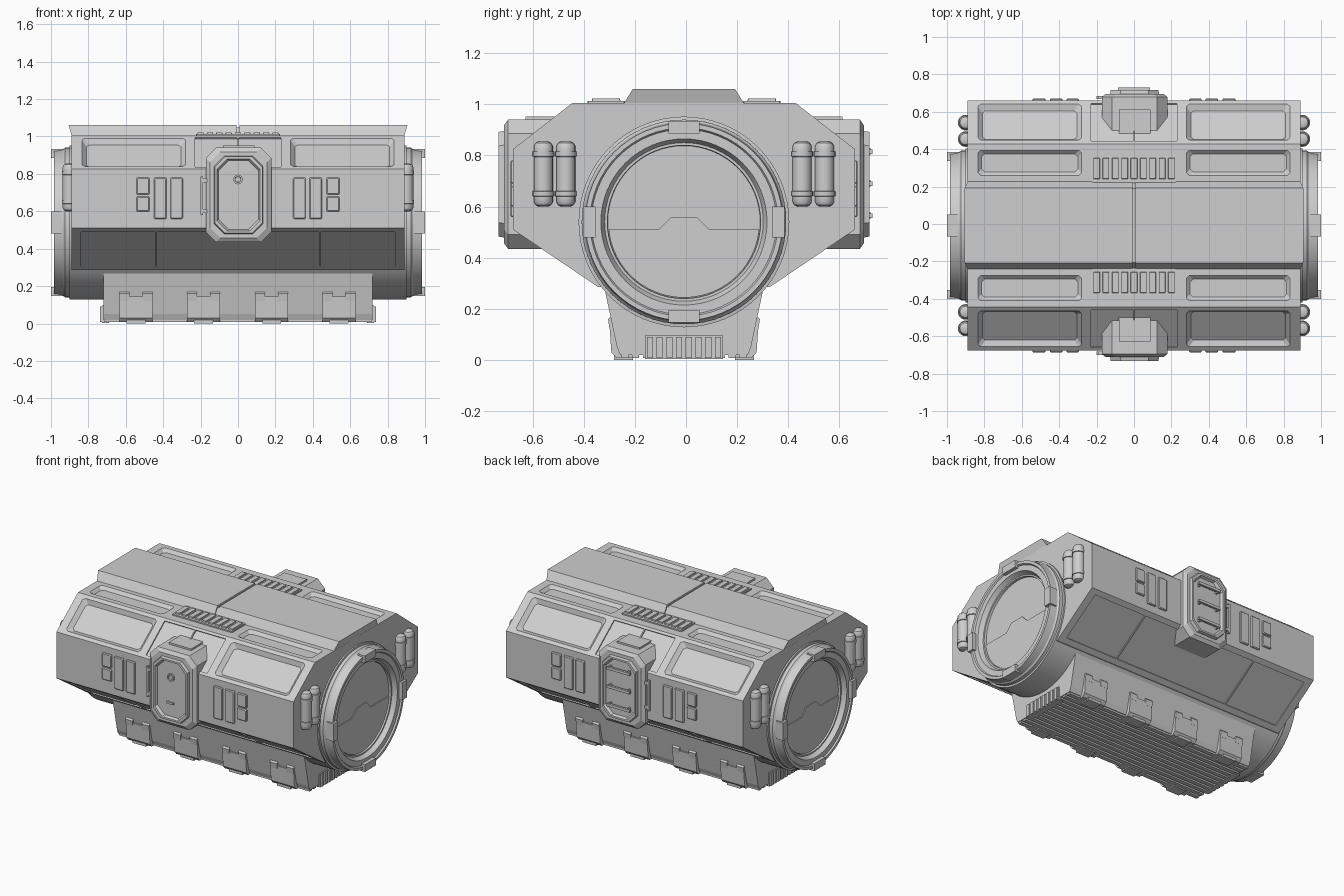
import bpy, bmesh, math
from mathutils import Vector

if "Cube" in bpy.data.objects:
    bpy.data.objects.remove(bpy.data.objects["Cube"])

grey = bpy.data.materials.new("hull grey")
grey.diffuse_color = (0.62, 0.62, 0.62, 1)
grey.use_nodes = True
grey.node_tree.nodes["Principled BSDF"].inputs["Base Color"].default_value = grey.diffuse_color
CZ = 0.54          # drum axis height
SIDES = (-1, 1)


def make(name, bm, smooth=False):
    bmesh.ops.recalc_face_normals(bm, faces=bm.faces)
    me = bpy.data.meshes.new(name)
    bm.to_mesh(me)
    bm.free()
    me.materials.append(grey)
    if smooth:
        me.shade_smooth()
        me.set_sharp_from_angle(angle=math.radians(30))
    ob = bpy.data.objects.new(name, me)
    ob.location.y = -0.008
    bpy.context.collection.objects.link(ob)
    return ob


def loft(bm, rings):
    """Closed solid through rings of equal point count."""
    vs = [[bm.verts.new(p) for p in r] for r in rings]
    n = len(vs[0])
    for a, b in zip(vs, vs[1:]):
        for i in range(n):
            j = (i + 1) % n
            bm.faces.new((a[i], a[j], b[j], b[i]))
    bm.faces.new(vs[0])
    bm.faces.new(vs[-1])


def prism(bm, yz, x0, x1):
    loft(bm, [[Vector((x, y, z)) for y, z in yz] for x in (x0, x1)])


def box(bm, x0, x1, y0, y1, z0, z1):
    prism(bm, [(y0, z0), (y1, z0), (y1, z1), (y0, z1)], x0, x1)


def both(half):
    return half + [(-y, z) for y, z in reversed(half)]


def panel(bm, s, edge, u0, u1, v0, v1, ch, steps):
    """Chamfered plate or cutter on a hull face; steps are (inset, depth)."""
    a, b = Vector(edge[0]), Vector(edge[1])
    t = (b - a).normalized()
    n = Vector((t.y, -t.x))
    rings = []
    for ins, d in steps:
        l, r, lo, hi = u0 + ins, u1 - ins, v0 + ins, v1 - ins
        pts = [(l + ch, lo), (r - ch, lo), (r, lo + ch), (r, hi - ch),
               (r - ch, hi), (l + ch, hi), (l, hi - ch), (l, lo + ch)]
        ring = []
        for u, v in pts:
            p = a + t * v + n * d
            ring.append(Vector((u, s * p.x, p.y)))
        rings.append(ring)
    loft(bm, rings)


def mx(u0, u1):
    return [(u0, u1), (-u1, -u0)]


# hull with recessed panels
half = [(0.335, 0.285), (0.668, 0.51), (0.668, 0.825), (0.437, 1.005)]
LOW, WALL, SLOPE = [(half[i], half[i + 1]) for i in range(3)]
ROOF = (half[3], (0.235, 1.005))
bm = bmesh.new()
prism(bm, both(half), -0.89, 0.89)
hull = make("hull", bm)

bm = bmesh.new()
for s in SIDES:
    deep = [(-0.01, 0.01), (0.025, -0.025)]
    thin = [(0, 0.01), (0, -0.008)]
    for u0, u1 in mx(0.28, 0.835):
        panel(bm, s, SLOPE, u0, u1, 0.025, 0.268, 0.015, deep)
        panel(bm, s, ROOF, u0, u1, 0.035, 0.17, 0.015, [(-0.01, 0.01), (0.02, -0.02)])
    for u0, u1 in mx(0.004, 0.23):
        panel(bm, s, SLOPE, u0, u1, 0.02, 0.275, 0.002, thin)
    for u0, u1 in mx(0.44, 0.84) + [(-0.432, 0.432)]:
        panel(bm, s, LOW, u0, u1, 0.035, 0.365, 0.002, thin)
cutter = make("panel_cutter", bm)
cutter.hide_render = True
cutter.hide_set(True)
mod = hull.modifiers.new("recesses", 'BOOLEAN')
mod.operation = 'DIFFERENCE'
mod.solver = 'EXACT'
mod.object = cutter

# raised spine plates with a centre seam
bm = bmesh.new()
for sx in SIDES:
    rings = []
    for near, far in ((0.008, None),):
        lower, upper = [(-0.237, 1.0), (0.237, 1.0)], [(0.2, 1.06), (-0.2, 1.06)]
        rings.append([Vector((sx * near, y, z)) for y, z in lower + upper])
        rings.append([Vector((sx * 0.888, y, z)) for y, z in lower]
                     + [Vector((sx * 0.905, y, z)) for y, z in upper])
    loft(bm, rings)
prism(bm, both([(0.23, 1.0), (0.198, 1.048)]), -0.02, 0.02)
make("spine_plates", bm)

# roof vents with slats
bm = bmesh.new()
for s in SIDES:
    panel(bm, s, ROOF, -0.225, 0.225, 0.06, 0.207, 0.004, [(0, -0.01), (0, 0.008)])
    for i in range(9):
        x = -0.2 + i * 0.05
        panel(bm, s, ROOF, x - 0.019, x + 0.019, 0.075, 0.19, 0.002,
              [(0, 0), (0.003, 0.017)])
make("roof_vents", bm)

# wall plates beside the doors
bm = bmesh.new()
for s in SIDES:
    for u0, u1, z0, z1 in [(0.295, 0.362, 0.56, 0.78), (0.382, 0.45, 0.56, 0.78),
                           (0.473, 0.543, 0.69, 0.78), (0.473, 0.543, 0.6, 0.68)]:
        for a, b in mx(u0, u1):
            panel(bm, s, WALL, a, b, z0 - 0.51, z1 - 0.51, 0.004, [(0, -0.01), (0, 0.006), (0.005, 0.011)])
make("wall_plates", bm)

# door housings, stepped frames and recessed leaves
bm = bmesh.new()
for s in SIDES:
    panel(bm, s, WALL, -0.172, 0.178, -0.075, 0.43, 0.055,
          [(0, -0.22), (0, 0.02), (0.022, 0.036), (0.044, 0.036),
           (0.048, 0.057), (0.06, 0.057), (0.068, 0.04)])
    ys = sorted((s * 0.48, s * 0.62))
    box(bm, -0.08, 0.088, ys[0], ys[1], 0.92, 0.952)
make("door_housings", bm)

# front door fittings
bm = bmesh.new()
circ = lambda r, y, z: [Vector((r * math.cos(a * math.pi / 8), y, z + r * math.sin(a * math.pi / 8)))
                        for a in range(16)]
loft(bm, [circ(0.026, -0.7, 0.77), circ(0.026, -0.718, 0.77), circ(0.017, -0.718, 0.77), circ(0.015, -0.711, 0.77)])
box(bm, -0.03, 0.02, -0.716, -0.7, 0.588, 0.602)
make("front_door_fittings", bm)

# back door bars
bm = bmesh.new()
for z in (0.565, 0.69, 0.815):
    box(bm, -0.085, 0.085, 0.722, 0.737, z - 0.009, z + 0.009)
    for x in (-0.075, 0.065):
        box(bm, x, x + 0.01, 0.7, 0.73, z - 0.014, z + 0.014)
make("back_door_bars", bm)

# door side handles
bm = bmesh.new()
for s in SIDES:
    y0, y1 = sorted((s * 0.675, s * 0.692))
    box(bm, -0.2, -0.187, y0, y1, 0.58, 0.785)
    for z in (0.59, 0.755):
        box(bm, -0.195, -0.165, y0, y1, z, z + 0.02)
make("door_handles", bm)

# drum with docking collars at both ends
prof = [(0.9, 0.412), (0.902, 0.4), (0.925, 0.4), (0.935, 0.392), (0.985, 0.386), (0.985, 0.368),
        (0.975, 0.362), (0.975, 0.325), (0.945, 0.31), (0.945, 0.3), (0.93, 0.298)]
full = [(-x, r) for x, r in reversed(prof)] + prof
bm = bmesh.new()
loft(bm, [[Vector((x, r * math.cos(a * math.pi / 32), CZ + r * math.sin(a * math.pi / 32)))
           for a in range(64)] for x, r in full])
make("docking_drum", bm, True)

# lower hatch leaves with a stepped seam
bm = bmesh.new()
for sx in SIDES:
    arc = [(0.296 * math.cos(a), CZ + 0.296 * math.sin(a))
           for a in [math.pi + 0.1 + i * (math.pi - 0.2) / 24 for i in range(25)]]
    leaf = arc + [(0.1, CZ - 0.03), (0.05, CZ + 0.02), (-0.05, CZ + 0.02), (-0.1, CZ - 0.03)]
    prism(bm, leaf, sx * 0.925, sx * 0.936)
make("hatch_leaves", bm)

# collar clamps
bm = bmesh.new()
for sx in SIDES:
    x0, x1 = sorted((sx * 0.945, sx * 1.0))
    for s in SIDES:
        z0, z1 = sorted((CZ + s * 0.345, CZ + s * 0.394))
        box(bm, x0, x1, -0.06, 0.06, z0, z1)
        y0, y1 = sorted((s * 0.345, s * 0.394))
        box(bm, x0, x1, y0, y1, CZ - 0.06, CZ + 0.06)
make("collar_clamps", bm)

# end tanks in pairs
tank = [(0.6, 0.018), (0.606, 0.03), (0.618, 0.037), (0.64, 0.037), (0.641, 0.042), (0.66, 0.042),
        (0.661, 0.037), (0.795, 0.037), (0.796, 0.042), (0.815, 0.042), (0.816, 0.037),
        (0.837, 0.037), (0.849, 0.03), (0.855, 0.018)]
bm = bmesh.new()
for sx in SIDES:
    for y in (0.462, 0.55, -0.462, -0.55):
        loft(bm, [[Vector((sx * 0.9 + r * math.cos(a * math.pi / 10), y + r * math.sin(a * math.pi / 10), z))
                   for a in range(20)] for z, r in tank])
make("end_tanks", bm, True)

# keel with ribbed underside
bm = bmesh.new()
prism(bm, both([(0.25, 0.02), (0.262, 0.05), (0.315, 0.3)]), -0.72, 0.72)
for i in range(12):
    y = -0.231 + i * 0.042
    box(bm, -0.715, 0.715, y - 0.014, y + 0.014, 0.008, 0.03)
make("keel", bm)

# slatted keel end plates
bm = bmesh.new()
for sx in SIDES:
    x0, x1 = sorted((sx * 0.69, sx * 0.728))
    box(bm, x0, x1, -0.152, 0.152, 0.004, 0.095)
    x0, x1 = sorted((sx * 0.72, sx * 0.737))
    for i in range(8):
        y = -0.133 + i * 0.038
        box(bm, x0, x1, y - 0.012, y + 0.012, 0.008, 0.09)
make("keel_end_plates", bm)

# keel clamp feet
bm = bmesh.new()
for s in SIDES:
    foot = [(s * 0.2, 0.008), (s * 0.265, 0.008), (s * 0.284, 0.03), (s * 0.292, 0.145), (s * 0.22, 0.145)]
    ear = [(s * 0.24, 0.12), (s * 0.291, 0.12), (s * 0.297, 0.16), (s * 0.285, 0.172), (s * 0.24, 0.172)]
    for x in (-0.545, -0.185, 0.18, 0.54):
        prism(bm, foot, x - 0.088, x + 0.088)
        prism(bm, ear, x - 0.088, x - 0.035)
        prism(bm, ear, x + 0.035, x + 0.088)
        y0, y1 = sorted((s * 0.2, s * 0.274))
        box(bm, x - 0.05, x + 0.05, y0, y1, 0.0, 0.032)
make("keel_clamp_feet", bm)
